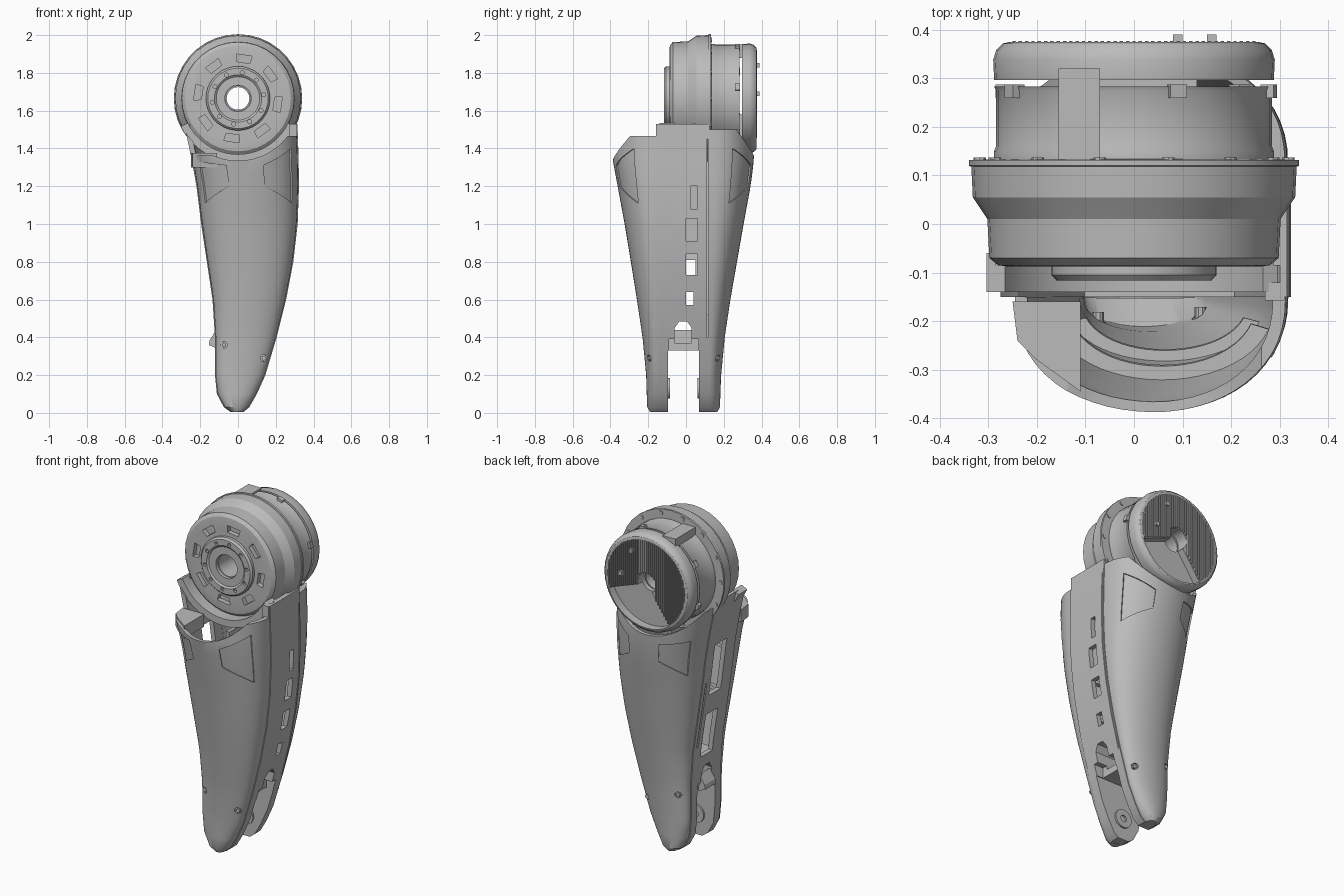
import bpy, bmesh, math

cube = bpy.data.objects.get("Cube")
if cube:
    bpy.data.objects.remove(cube, do_unlink=True)

grey = bpy.data.materials.new("plain grey")
grey.use_nodes = True
grey.diffuse_color = (0.5, 0.5, 0.5, 1)
grey.node_tree.nodes["Principled BSDF"].inputs["Base Color"].default_value = (0.5, 0.5, 0.5, 1)

AXIS = 1.665  # height of the motor axis
# Leg outline: height, left and right edge in x, front and back bulge in y
ROWS = [(0.005, -.04, .03, -.19, .165), (.03, -.075, .06, -.205, .18),
        (.1, -.112, .1, -.208, .182), (.2, -.122, .145, -.211, .186),
        (.4, -.122, .205, -.23, .205), (.6, -.135, .255, -.26, .235),
        (.8, -.165, .293, -.292, .27), (1.0, -.195, .316, -.325, .305),
        (1.2, -.22, .323, -.362, .342), (1.34, -.245, .321, -.388, .36),
        (1.53, -.285, .315, -.39, .362)]


def row(z):
    """Outline interpolated at height z."""
    for a, b in zip(ROWS, ROWS[1:]):
        if z <= b[0]:
            break
    t = max(0, min(1, (z - a[0]) / (b[0] - a[0])))
    return [p + (q - p) * t for p, q in zip(a, b)][1:]


def shade(ob):
    bpy.ops.object.select_all(action='DESELECT')
    ob.select_set(True)
    bpy.context.view_layer.objects.active = ob
    bpy.ops.object.shade_smooth_by_angle(angle=math.radians(30))


def skin(name, loops, smooth=True):
    """Closed solid through a list of closed loops."""
    bm = bmesh.new()
    rings = [[bm.verts.new(p) for p in loop] for loop in loops]
    n = len(rings[0])
    for a, b in zip(rings, rings[1:]):
        for i in range(n):
            j = (i + 1) % n
            bm.faces.new((a[i], a[j], b[j], b[i]))
    bm.faces.new(rings[0])
    bm.faces.new(rings[-1])
    bmesh.ops.recalc_face_normals(bm, faces=bm.faces)
    me = bpy.data.meshes.new(name)
    bm.to_mesh(me)
    bm.free()
    me.materials.append(grey)
    ob = bpy.data.objects.new(name, me)
    bpy.context.collection.objects.link(ob)
    if smooth:
        shade(ob)
    return ob


def prism(name, outline, y0, y1):
    """Outline in x, z pulled along y."""
    return skin(name, [[(x, y, z) for x, z in outline] for y in (y0, y1)], False)


def box(name, x, y, z):
    return prism(name, [(x[0], z[0]), (x[1], z[0]), (x[1], z[1]), (x[0], z[1])], *y)


def lathe(name, profile, x=0, z=AXIS, n=36):
    """Solid of revolution about y from (radius, y) pairs."""
    turn = [2 * math.pi * i / n for i in range(n)]
    return skin(name, [[(x + r * math.cos(a), y, z + r * math.sin(a)) for a in turn]
                       for r, y in profile])


def cut(ob, cutters):
    """Apply boolean cuts and remove the cutters."""
    for c in cutters:
        m = ob.modifiers.new("cut", 'BOOLEAN')
        m.operation, m.solver, m.object = 'DIFFERENCE', 'EXACT', c
        c.hide_render = True
    bpy.context.view_layer.update()
    me = bpy.data.meshes.new_from_object(ob.evaluated_get(bpy.context.evaluated_depsgraph_get()))
    ob.modifiers.clear()
    ob.data = me
    for c in cutters:
        bpy.data.objects.remove(c, do_unlink=True)
    shade(ob)


def polar(r, a, z=AXIS):
    return r * math.cos(a), z + r * math.sin(a)


def surface(side, z, deg, scale=1.0, thin=1.0):
    """Point on the bulged shell; side -1 is the front, 1 the back."""
    xl, xr, yf, yb = row(z)
    base, tip = (-.15, yf) if side < 0 else (.12, yb)
    a = math.radians(deg)
    c, w = (xl + xr) / 2, (xr - xl) / 2 - .005
    return (c + w * scale * math.cos(a),
            base + (tip - base) * scale * thin * max(0, math.sin(a)) ** .85, z)


# Front and back shells
STEPS = [i * 180 / 28 for i in range(29)]
for side, name, top_z in ((-1, "front_shell", 1.465), (1, "back_shell", 1.5)):
    loops = []
    for z in [r[0] for r in ROWS[:4]] + [.2 + (top_z - .2) * i / 20 for i in range(1, 21)]:
        thin = 1 if z > .25 else .05
        loops.append([surface(side, z, d) for d in STEPS] +
                     [surface(side, z, d, .91, thin) for d in reversed(STEPS)])
    shell = skin(name, loops)
    bore = .33 if side < 0 else .31
    tools = [lathe("bore", [(bore, 0), (bore, side * .6)], n=48)]
    # Recessed trapezoid panels
    for d0, d1, top in ((28, 70, 1.40), (152, 112, 1.33)):
        loops = []
        for i in range(7):
            t = i / 6
            d, lo, hi = d0 + (d1 - d0) * t, 1.11 + .09 * t, top + (1.31 - top) * t
            zs = [lo + (hi - lo) * k / 4 for k in range(5)]
            loops.append([surface(side, z, d, 1.06) for z in zs] +
                         [surface(side, z, d, .965) for z in reversed(zs)])
        tools.append(skin("panel_cut", loops))
    if side < 0:
        tools.append(box("corner_cut", (-.5, -.11), (-.6, -.1), (1.365, 1.6)))
    # Sunken screws
    for deg, z in ((136, .36), (38, .29)):
        x, y, z = surface(side, z, deg)
        tools.append(lathe("screw_cut", [(.018, y - side * .012), (.018, y + side * .1)], x, z, 14))
        lathe("shell_screw", [(.012, y - side * .025), (.012, y + side * .002)], x, z, 10)
    cut(shell, tools)

# Stiffening ribs inside the front shell
for z in (.8, 1.05):
    skin("shell_rib", [[surface(-1, h, d, .93) for d in STEPS[3:-3]] +
                       [surface(-1, h, d, .76) for d in reversed(STEPS[3:-3])]
                       for h in (z, z + .02)])

# Central frame: perimeter walls, fork and slots
frame = skin("frame", [[(r[1], -.15, r[0]), (r[2], -.15, r[0]), (r[2], .125, r[0]), (r[1], .125, r[0])]
                       for r in ROWS])
hollow = []
for i in range(12):
    z = .52 + 1.1 * i / 11
    l, r = row(z)[0] + .028, row(z)[1] - .028
    hollow.append([(l, -.3, z), (r, -.3, z), (r, .3, z), (l, .3, z)])
tools = [skin("hollow", hollow), box("fork_gap", (-1, 1), (-.095, .07), (-.1, .33)),
         box("fork_step", (.14, 1), (-.09, .065), (.3, .392)),
         box("fork_step", (-1, -.08), (-.09, .065), (.3, .392)),
         lathe("front_bore", [(.33, -.085), (.33, -.4)], n=48),
         box("seam", (.1, .6), (.112, .117), (.4, 1.45)),
         box("side_groove", (-.6, -.05), (.085, .097), (.62, 1.02))]
for y0, y1, z0, z1 in ((.025, .06, 1.08, 1.2), (0, .06, .91, 1.03), (0, .06, .73, .84), (0, .04, .57, .64)):
    tools.append(box("slot", (.1, .6), (y0, y1), (z0, z1)))
for z0, z1 in ((.93, 1.24), (.55, .81)):
    tools.append(box("opening", (-.6, -.05), (-.06, .05), (z0, z1)))
arch = [(-.06, .37), (.03, .37), (.03, .45), (.005, .485), (-.035, .485), (-.06, .45)]
tools.append(skin("arch", [[(x, y, z) for y, z in arch] for x in (-1, 1)]))
cut(frame, tools)
box("inner_spine", (.02, .04), (-.14, .11), (.86, 1.3))
prism("rear_tab", [(-.11, .34), (-.155, .36), (-.15, .385), (-.115, .44)], -.06, .04)
box("side_tab", (.27, .31), (-.158, -.12), (1.46, 1.53))

# Lip cradling the motor
LIP = [math.radians(206 + 128 * i / 20) for i in range(21)]
shade(prism("motor_lip", [polar(.338, a) for a in LIP] + [polar(.296, a) for a in reversed(LIP)], -.14, -.06))

# Pivot bosses inside the fork
for y0, y1 in ((-.1, -.085), (.075, .06)):
    boss = lathe("pivot_boss", [(.055, y0), (.055, y1)], 0, .13, 24)
    cut(boss, [lathe("pivot_hole", [(.02, -.2), (.02, .2)], 0, .13, 12)])

# Corner bracket by the front shell's open top
corner = [(-.25, -.16), (-.11, -.16), (-.11, -.345), (-.2, -.28), (-.24, -.24)]
skin("corner_bracket", [[(x, y, z) for x, y in corner] for z in (1.3, 1.375)], False)

# Motor housing with a stepped rim, vents and hub
housing = lathe("motor_housing", [(.255, -.088), (.28, -.085), (.298, -.07), (.302, .01), (.315, .03),
                                  (.332, .055), (.335, .118), (.34, .12), (.34, .132), (.28, .134)])
tools = [lathe("core_hole", [(.066, -.3), (.066, .5)], n=20)]
for k in range(8):
    a0 = k * math.pi / 4 + .64
    ends = [(.195, -.18), (.195, .18), (.235, .18), (.235, -.18)]
    tools.append(prism("vent", [polar(r, a0 + da) for r, da in ends], -.12, -.06))
cut(housing, tools)
hub = lathe("hub", [(.17, -.08), (.17, -.105), (.16, -.116), (.125, -.116), (.115, -.108), (.1, -.108)])
tools = [lathe("hub_hole", [(.07, -.3), (.07, .3)], n=20)]
for k in range(10):
    x, z = polar(.138, k * math.pi / 5 + .15)
    tools.append(lathe("bolt_hole", [(.011, -.2), (.011, -.095)], x, z, 8))
cut(hub, tools)

# Rear drum with rim screws, clips and a cable box
drum = lathe("rear_drum", [(.288, .13), (.288, .15), (.284, .16), (.284, .275), (.288, .283)])
cut(drum, [lathe("drum_hole", [(.066, 0), (.066, .5)], n=20)])
for k in range(14):
    x, z = polar(.318, k * math.pi / 7)
    lathe("rim_screw", [(.013, .125), (.013, .137)], x, z, 8)
for deg in (12, 72, 150, 200, 262, 320):
    a = math.radians(deg)
    ends = [(.27, -.06), (.27, .06), (.298, .06), (.298, -.06)]
    prism("drum_clip", [polar(r, a + da) for r, da in ends], .26, .287)
box("cable_box", (-.155, -.07), (.12, .32), (1.88, 1.95))
box("cap_support", (-.13, .13), (.27, .31), (1.43, 1.58))

# Rear cap: sector recess, then fins over the rest
cap = lathe("rear_cap", [(.288, .297), (.29, .338), (.284, .358), (.27, .372), (.255, .375), (.25, .367)])
A0, A1 = math.radians(-125), math.radians(-20)
arc = [polar(.262, A0 + (A1 - A0) * i / 12) for i in range(13)]
cut(cap, [lathe("cap_hole", [(.06, .2), (.06, .5)], n=20),
          prism("sector_cut", [(0, AXIS)] + arc, .325, .5)])
for i in range(-19, 20):
    x = i * .013
    half = math.sqrt(.255 ** 2 - x * x)
    low = max(-half, x * math.tan(A1 if x > 0 else A0) + .006)
    if abs(x) < .06:
        low = max(low, math.sqrt(.065 ** 2 - x * x))
    box("cooling_fin", (x - .0035, x + .0035), (.36, .377), (AXIS + low, AXIS + half))
for x, z in ((.09, 1.84), (.16, 1.69)):
    box("cap_pin", (x - .01, x + .01), (.365, .39), (z - .012, z + .012))
